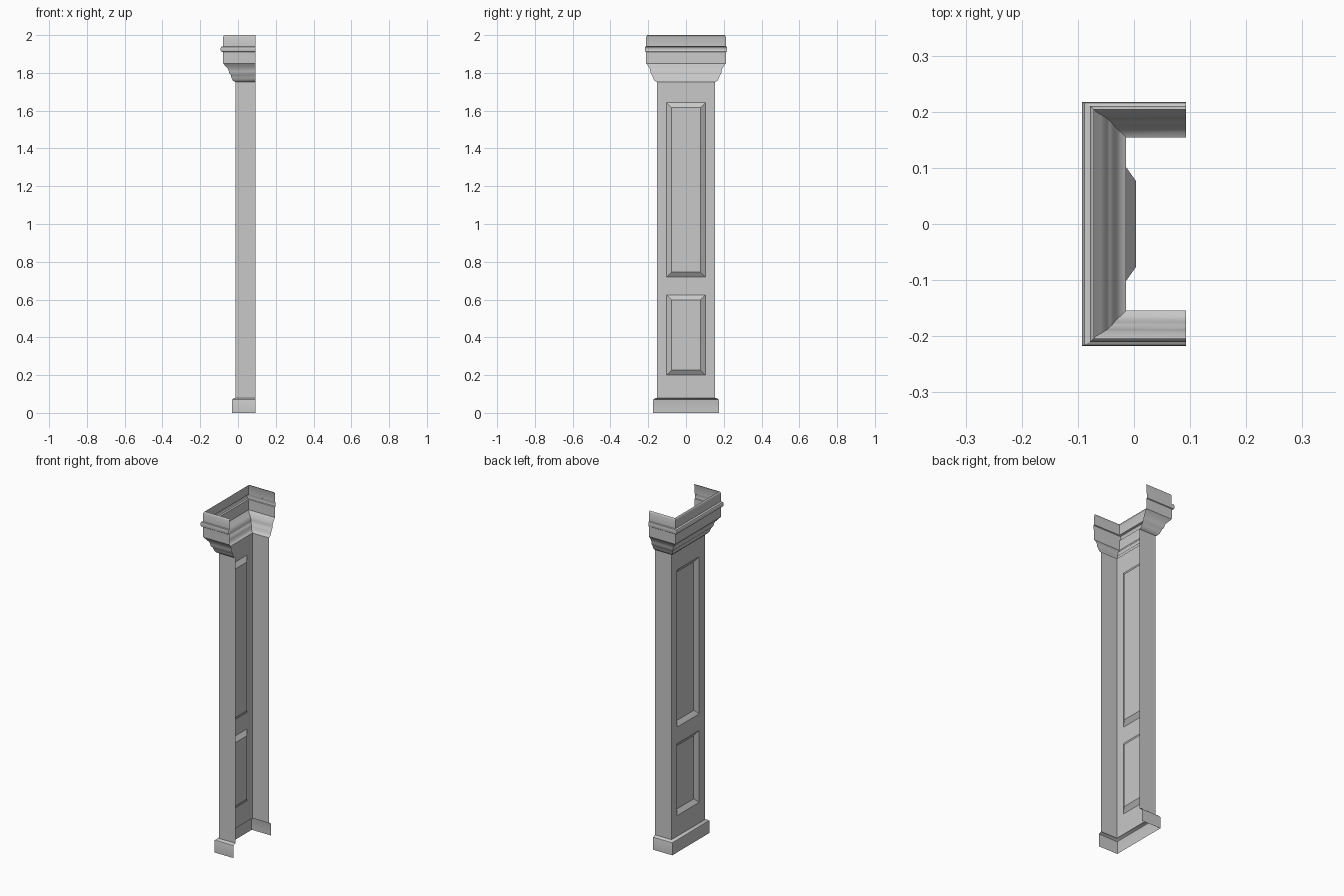
import bpy
import bmesh
import math

cube = bpy.data.objects.get("Cube")
if cube:
    bpy.data.objects.remove(cube, do_unlink=True)

BACK = 0.0925      # open edge of the shell
WALL = -0.0145     # main panelled wall
HALF = 0.1545      # half width of the shaft

stone = bpy.data.materials.new("light grey")
stone.use_nodes = True
grey = (0.58, 0.58, 0.58, 1)
stone.diffuse_color = grey
stone.node_tree.nodes["Principled BSDF"].inputs["Base Color"].default_value = grey


def finish(name, bm):
    mesh = bpy.data.meshes.new(name)
    bm.to_mesh(mesh)
    bm.free()
    mesh.materials.append(stone)
    obj = bpy.data.objects.new(name, mesh)
    bpy.context.collection.objects.link(obj)
    bpy.ops.object.select_all(action='DESELECT')
    obj.select_set(True)
    bpy.context.view_layer.objects.active = obj
    bpy.ops.object.shade_smooth_by_angle(angle=math.radians(32))
    return obj


def moulding(name, profile):
    """Sweep (x overhang, y overhang, height) points round three sides."""
    bm = bmesh.new()
    rings = []
    for ox, oy, z in profile:
        x, y = WALL - ox, HALF + oy
        path = [(BACK, -y), (x, -y), (x, y), (BACK, y)]
        rings.append([bm.verts.new((px, py, z)) for px, py in path])
    for low, high in zip(rings, rings[1:]):
        for i in range(3):
            bm.faces.new((low[i], high[i], high[i + 1], low[i + 1]))
    return finish(name, bm)


BASE_TOP, CAP_BOTTOM = 0.08, 1.752

# Plinth with a softened top edge
moulding("base", [
    (0.018, 0.019, 0), (0.018, 0.019, 0.066),
    (0.016, 0.017, 0.072), (0.011, 0.012, 0.076), (0, 0, BASE_TOP)])

# Stepped capital: lower curves, fascia, bead and top band
moulding("capital", [
    (0, 0, CAP_BOTTOM),
    (0.010, 0.010, 1.757), (0.017, 0.016, 1.765), (0.021, 0.021, 1.777),
    (0.024, 0.025, 1.788), (0.031, 0.031, 1.795), (0.034, 0.034, 1.808),
    (0.0375, 0.036, 1.820), (0.045, 0.041, 1.828), (0.054, 0.046, 1.838),
    (0.064, 0.056, 1.850), (0.066, 0.057, 1.910),
    (0.074, 0.061, 1.913), (0.078, 0.0625, 1.920),
    (0.078, 0.0625, 1.931), (0.074, 0.061, 1.938), (0.064, 0.056, 1.941),
    (0.064, 0.056, 1.990), (0.061, 0.053, 1.997), (0.057, 0.050, 2)])

# Shaft: two plain sides and a front wall with two sunken panels
bm = bmesh.new()
ys = [-HALF, -0.102, 0.102, HALF]
zs = [BASE_TOP, 0.201, 0.623, 0.72, 1.642, CAP_BOTTOM]
plan = [(BACK, -HALF)] + [(WALL, y) for y in ys] + [(BACK, HALF)]
grid = [[bm.verts.new((x, y, z)) for x, y in plan] for z in zs]
panels = []
for r in range(len(zs) - 1):
    for c in range(len(plan) - 1):
        face = bm.faces.new((grid[r][c], grid[r + 1][c],
                             grid[r + 1][c + 1], grid[r][c + 1]))
        if c == 2 and r in (1, 3):
            panels.append(face)
bm.normal_update()
bmesh.ops.inset_individual(bm, faces=panels, thickness=0.036)
for face in panels:
    for v in face.verts:
        v.co.x = WALL + 0.018
shaft = finish("panelled_shaft", bm)
for poly in shaft.data.polygons:
    poly.use_smooth = False
